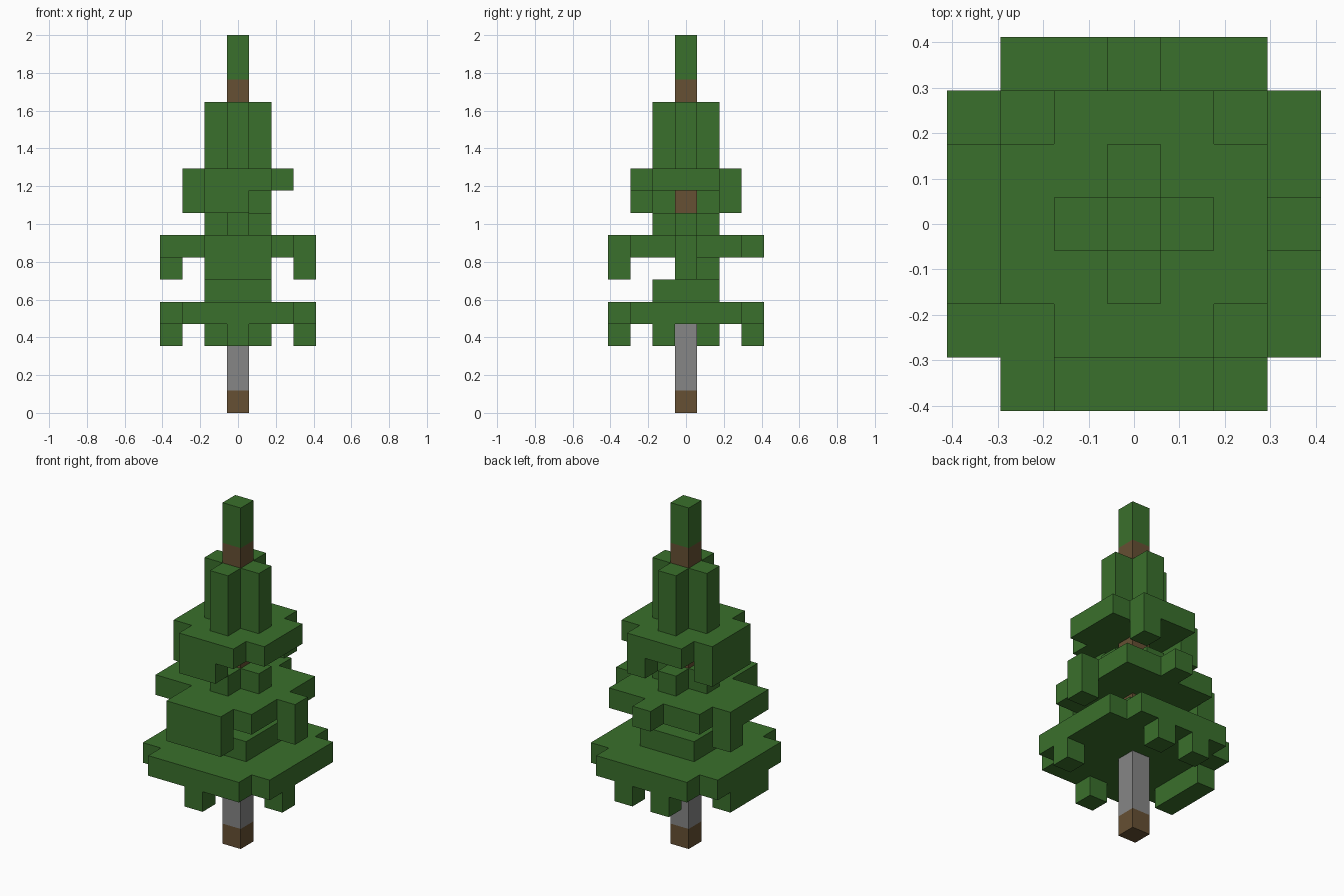
import bpy
import bmesh
from mathutils import Vector

U = 2 / 17  # edge of one block

cube = bpy.data.objects.get("Cube")
if cube:
    bpy.data.objects.remove(cube, do_unlink=True)


def make_material(name, rgb):
    mat = bpy.data.materials.new(name)
    mat.use_nodes = True
    mat.diffuse_color = (*rgb, 1)
    bsdf = mat.node_tree.nodes["Principled BSDF"]
    bsdf.inputs["Base Color"].default_value = (*rgb, 1)
    bsdf.inputs["Roughness"].default_value = 0.9
    return mat


GREEN = make_material("needle green", (0.042, 0.162, 0.025))
BROWN = make_material("bark brown", (0.133, 0.080, 0.033))
GREY = make_material("bark grey", (0.238, 0.238, 0.238))


def box(xs, ys, zs):
    """Set of block cells filling inclusive ranges."""
    return {(x, y, z)
            for x in range(xs[0], xs[1] + 1)
            for y in range(ys[0], ys[1] + 1)
            for z in range(zs[0], zs[1] + 1)}


def cross(z0, z1):
    return box((-1, 1), (0, 0), (z0, z1)) | box((0, 0), (-1, 1), (z0, z1))


def plate(r, z):
    """Square plate without its four corner blocks."""
    return {c for c in box((-r, r), (-r, r), (z, z))
            if not abs(c[0]) == abs(c[1]) == r}


def block_part(name, cells, mat):
    """Mesh holding only the outer faces of a set of blocks."""
    bm = bmesh.new()
    for cell in cells:
        for axis in range(3):
            for sign in (-1, 1):
                n = Vector((0, 0, 0))
                n[axis] = sign
                if tuple(int(a + b) for a, b in zip(cell, n)) in cells:
                    continue
                u = Vector((0, 0, 0))
                u[(axis + 1) % 3] = 1
                v = n.cross(u)
                mid = Vector(cell) + Vector((0, 0, 0.5)) + n / 2
                corners = (-u - v, u - v, u + v, v - u)
                bm.faces.new([bm.verts.new((mid + c / 2) * U) for c in corners])
    bmesh.ops.remove_doubles(bm, verts=bm.verts, dist=0.001)
    bmesh.ops.dissolve_limit(bm, angle_limit=0.01, verts=bm.verts, edges=bm.edges)
    mesh = bpy.data.meshes.new(name)
    bm.to_mesh(mesh)
    bm.free()
    mesh.materials.append(mat)
    obj = bpy.data.objects.new(name, mesh)
    bpy.context.collection.objects.link(obj)


# Trunk
block_part("trunk_base", box((0, 0), (0, 0), (0, 0)), BROWN)
block_part("trunk_bare", box((0, 0), (0, 0), (1, 3)), GREY)
block_part("trunk_upper", box((0, 0), (0, 0), (4, 14)), BROWN)

# Lowest branches: wide plate, drooping ends and a collar on top
skirt = plate(3, 4) | {(0, -3, 3), (3, -1, 3), (1, 3, 3), (-1, 3, 3)}
skirt |= box((-3, -3), (-1, 1), (3, 3)) | box((-1, 1), (-1, 1), (5, 5))
block_part("lower_branches", skirt, GREEN)

# Middle branches: uneven plate, drooping ends and a cross on top
middle = box((-2, 2), (-2, 2), (7, 7)) - {(-2, -2, 7)}
middle |= box((-1, 1), (-3, -3), (6, 7)) | box((3, 3), (0, 0), (6, 7))
middle |= box((-3, -3), (-1, 1), (7, 7)) | {(-3, 1, 6), (0, 3, 7)}
block_part("middle_branches", middle | cross(8, 8), GREEN)

# Upper branches: small plate, drooping ends and a tall cross
upper = plate(2, 10) | box((-1, 0), (-2, -2), (9, 9))
upper |= box((-2, -2), (-1, 1), (9, 9)) | {(1, 2, 9)}
block_part("upper_branches", upper | cross(11, 13), GREEN)

# Tip
block_part("tree_tip", box((0, 0), (0, 0), (15, 16)), GREEN)
